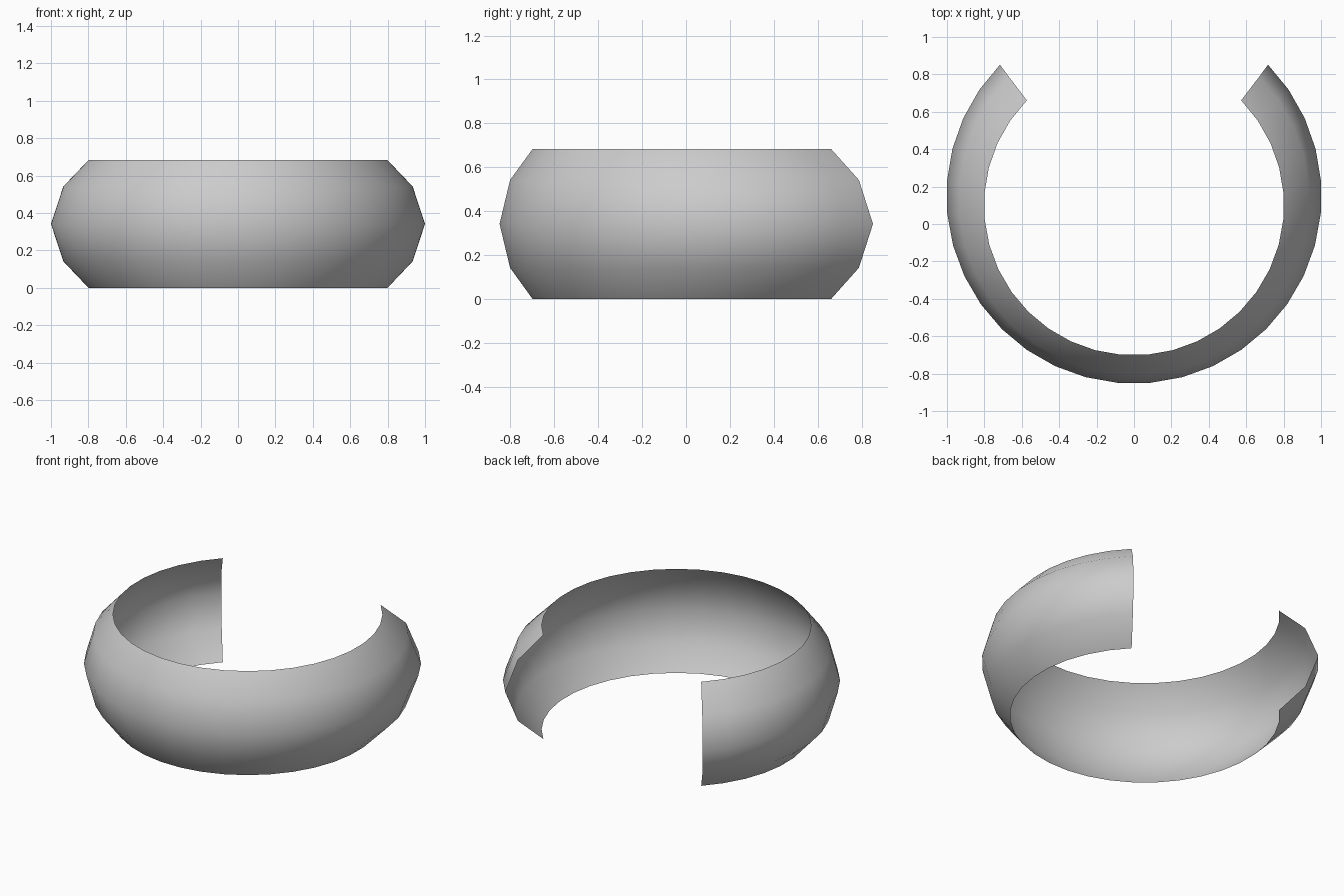
import bpy
import bmesh
from math import radians, sin, cos

cube = bpy.data.objects.get("Cube")
if cube:
    bpy.data.objects.remove(cube, do_unlink=True)

# Plain grey material
grey = bpy.data.materials.new("light_grey")
grey.use_nodes = True
colour = (0.6, 0.6, 0.6, 1)
grey.diffuse_color = colour
grey.node_tree.nodes["Principled BSDF"].inputs["Base Color"].default_value = colour

# Bulging section, bottom to top: ring radius, ring centre y, height
SECTION = [(0.802, 0.10, 0.0), (0.937, 0.132, 0.142), (1.003, 0.15, 0.342),
           (0.937, 0.132, 0.542), (0.802, 0.10, 0.683)]
SEGMENTS = 27
END_ANGLE = radians(44.4)
START = radians(180) - END_ANGLE
SWEEP = radians(180) + 2 * END_ANGLE

# Open ring: sweep the section around the front, leaving the back open
bm = bmesh.new()
columns = []
for i in range(SEGMENTS + 1):
    a = START + SWEEP * i / SEGMENTS
    columns.append([bm.verts.new((r * cos(a), cy + r * sin(a), z))
                    for r, cy, z in SECTION])
for left, right in zip(columns, columns[1:]):
    for j in range(len(SECTION) - 1):
        face = bm.faces.new((left[j], right[j], right[j + 1], left[j + 1]))
        face.smooth = True

mesh = bpy.data.meshes.new("open_ring")
bm.to_mesh(mesh)
bm.free()
mesh.materials.append(grey)
ring = bpy.data.objects.new("open_ring", mesh)
bpy.context.collection.objects.link(ring)
